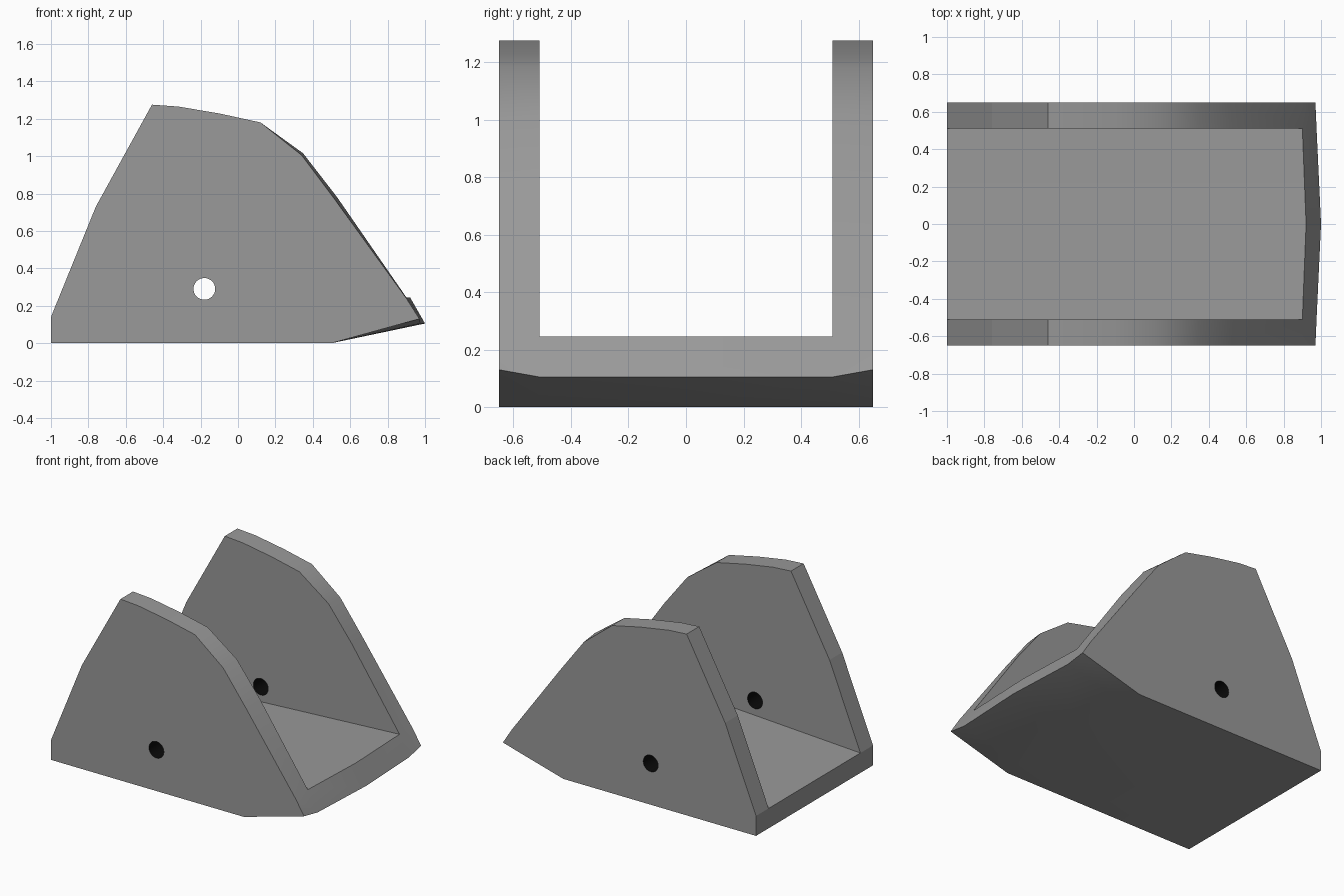
import bpy, bmesh, math

if "Cube" in bpy.data.objects:
    bpy.data.objects.remove(bpy.data.objects["Cube"])

# Side profiles (x, z): same point order on outer and inner wall faces
OUTER = [(0.5, 0), (-1, 0), (-1, 0.14), (-0.76, 0.73), (-0.46, 1.275), (-0.32, 1.265),
         (-0.1, 1.228), (0.12, 1.18), (0.34, 1.005), (0.52, 0.765), (0.9, 0.24), (0.97, 0.13)]
INNER = [(0.5, 0), (-1, 0), (-1, 0.14), (-0.76, 0.73), (-0.46, 1.275), (-0.32, 1.265),
         (-0.1, 1.228), (0.12, 1.18), (0.348, 1.015), (0.53, 0.78), (0.9, 0.245), (0.976, 0.105)]
LAST = len(OUTER) - 1
FLOOR = [0, 1, 2, LAST - 1, LAST]      # profile points shared with the floor slab
MIDDLE = [(0.5, 0), (-1, 0), (-1, 0.14), (0.92, 0.245), (1.0, 0.105)]
HOLE_X, HOLE_Z, HOLE_R = -0.18, 0.29, 0.058

bm = bmesh.new()


def ring(points, y):
    return [bm.verts.new((x, y, z)) for x, z in points]


def bridge(a, b):
    n = len(a)
    for i in range(n):
        j = (i + 1) % n
        bm.faces.new((a[i], a[j], b[j], b[i]))


def material(name, grey):
    mat = bpy.data.materials.new(name)
    mat.diffuse_color = (grey, grey, grey, 1)
    mat.use_nodes = True
    mat.node_tree.nodes["Principled BSDF"].inputs["Base Color"].default_value = mat.diffuse_color
    return mat


# Side walls: outer cap, rim, and inner face above the floor
middle = ring(MIDDLE, 0)
for side in (-1, 1):
    outer = ring(OUTER, side * 0.65)
    inner = ring(INNER, side * 0.51)
    bm.faces.new(outer)
    bridge(outer, inner)
    bm.faces.new(inner[2:LAST])
    # Sloped floor slab from wall to the pointed middle
    bridge([inner[i] for i in FLOOR], middle)

bmesh.ops.recalc_face_normals(bm, faces=bm.faces)
mesh = bpy.data.meshes.new("bracket")
bm.to_mesh(mesh)
bm.free()
bracket = bpy.data.objects.new("bracket", mesh)
bpy.context.collection.objects.link(bracket)
mesh.materials.append(material("dark_grey", 0.32))
mesh.materials.append(material("hole_black", 0.003))

# Pivot hole through both walls
bpy.ops.mesh.primitive_cylinder_add(vertices=32, radius=HOLE_R, depth=2,
                                    location=(HOLE_X, 0, HOLE_Z), rotation=(math.pi / 2, 0, 0))
cutter = bpy.context.object
cutter.name = "pivot_hole_cutter"
cutter.hide_render = True
cut = bracket.modifiers.new("pivot_hole", 'BOOLEAN')
cut.operation = 'DIFFERENCE'
cut.solver = 'EXACT'
cut.object = cutter

bpy.ops.object.select_all(action='DESELECT')
bracket.select_set(True)
bpy.context.view_layer.objects.active = bracket
bpy.ops.object.modifier_apply(modifier=cut.name)
bpy.data.objects.remove(cutter)

# Soft shading along the front rim, crisp corners and back rim
bpy.ops.object.shade_smooth_by_angle(angle=math.radians(30))
mesh = bracket.data
for edge in mesh.edges:
    if all(mesh.vertices[v].co.x < -0.7 for v in edge.vertices):
        edge.use_edge_sharp = True

# Black lining inside the holes
for face in mesh.polygons:
    near = math.hypot(face.center.x - HOLE_X, face.center.z - HOLE_Z) < HOLE_R + 0.005
    face.material_index = 1 if near and abs(face.normal.y) < 0.1 else 0
